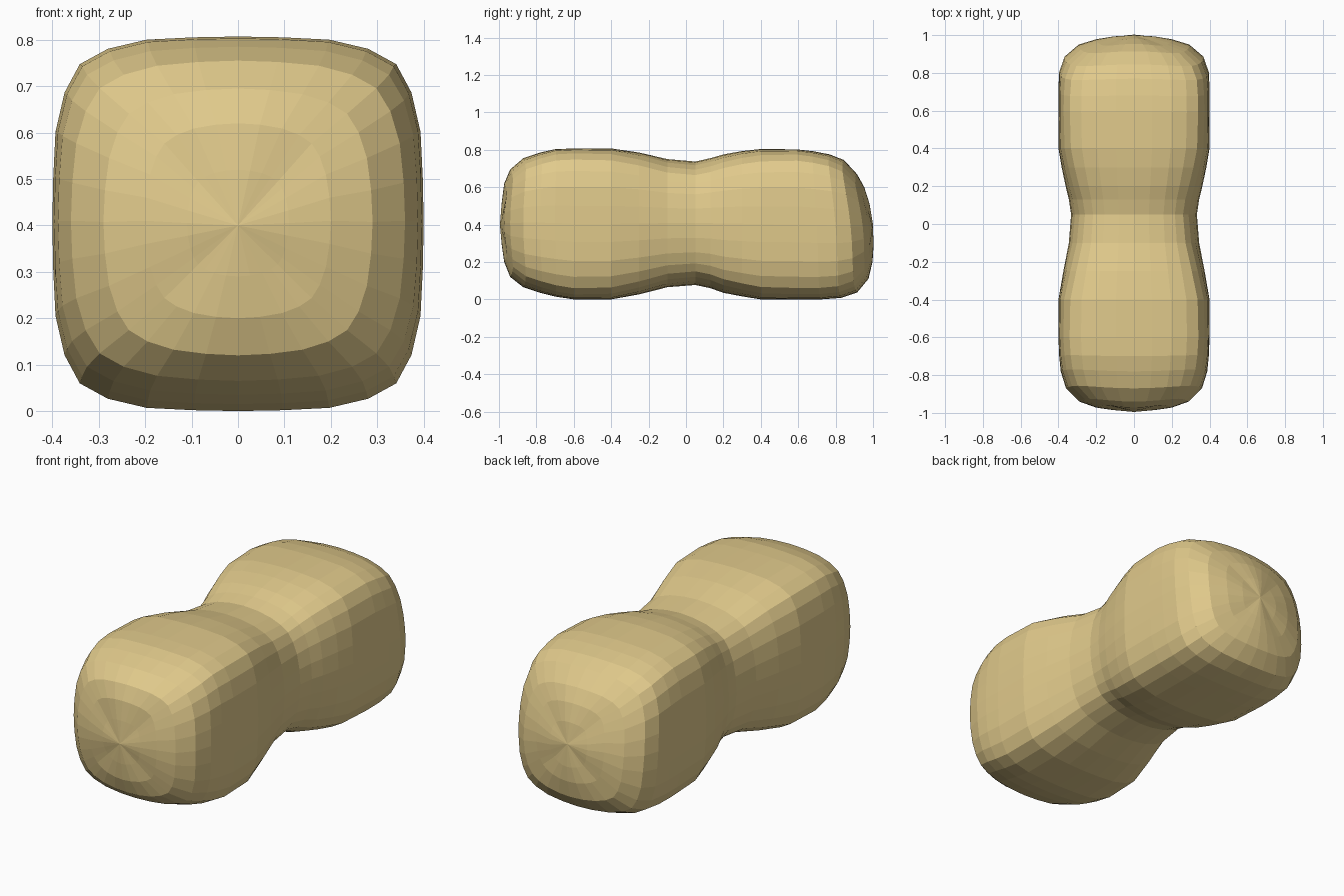
import bpy, bmesh

if "Cube" in bpy.data.objects:
    bpy.data.objects.remove(bpy.data.objects["Cube"])

# Rounded-square quarter (from +x to +z), in units of the half size
QUARTER = [(1, 0), (1, .24), (1, .5), (.96, .72), (.88, .88), (.72, .96), (.5, 1), (.24, 1)]


def section():
    """Full outline: the quarter turned through four right angles."""
    pts = []
    for turn in range(4):
        for x, z in QUARTER:
            for _ in range(turn):
                x, z = -z, x
            pts.append((x, z))
    return pts


# Stations along the body: y, half width, bottom z, top z, roundness, tilt of ring
STATIONS = [
    (-.985, .11, .29, .52, .60, 0),
    (-.972, .20, .20, .62, .50, 0),
    (-.940, .29, .12, .695, .40, 0),
    (-.870, .36, .065, .755, .30, 0),
    (-.780, .388, .035, .785, .24, 0),
    (-.700, .396, .015, .803, .19, 0),
    (-.600, .40, 0, .807, .16, 0),
    (-.400, .40, 0, .807, .22, 0),
    (-.250, .374, .027, .785, .36, 0),
    (-.100, .345, .065, .75, .52, 0),
    (.050, .333, .077, .737, .58, 0),
    (.130, .345, .06, .755, .54, 0),
    (.200, .362, .035, .775, .45, 0),
    (.300, .383, .016, .793, .34, 0),
    (.400, .40, 0, .804, .26, 0),
    (.600, .40, 0, .802, .18, -.02),
    (.700, .40, 0, .792, .20, -.05),
    (.800, .397, .008, .775, .25, -.08),
    (.880, .37, .037, .745, .32, -.10),
    (.945, .295, .11, .67, .40, -.11),
    (.975, .20, .20, .60, .50, -.11),
    (.992, .11, .28, .51, .60, -.09),
]

bm = bmesh.new()
rings = []
for y, w, z0, z1, roundness, tilt in STATIONS:
    mid, h = (z0 + z1) / 2, (z1 - z0) / 2
    ring = []
    for x, z in section():
        # Blend the square outline toward a circle
        r = (x * x + z * z) ** .5
        k = 1 + roundness * (1 / r - 1)
        # Corners fall back from the ends so that the lobes dome
        fall = .12 * (r * k - 1) * max(0, abs(y) - .6) / .4
        fall = -fall if y > 0 else fall
        ring.append(bm.verts.new((x * k * w, y + fall + tilt * z * k * h, mid + z * k * h)))
    rings.append(ring)

# Skin between neighbouring rings
n = len(rings[0])
for a, b in zip(rings, rings[1:]):
    for i in range(n):
        j = (i + 1) % n
        bm.faces.new((a[i], a[j], b[j], b[i]))

# Shallow domed tips
for ring, y in ((rings[0], -.995), (rings[-1], 1.0)):
    tip = bm.verts.new((0, y, .40))
    for i in range(n):
        bm.faces.new((ring[i], ring[(i + 1) % n], tip))
bmesh.ops.recalc_face_normals(bm, faces=bm.faces)

mesh = bpy.data.meshes.new("peanut_shell")
bm.to_mesh(mesh)
bm.free()
shell = bpy.data.objects.new("peanut_shell", mesh)
bpy.context.collection.objects.link(shell)

# Sandy tan shell colour
tan = bpy.data.materials.new("tan_shell")
tan.diffuse_color = (.75, .59, .26, 1)
tan.use_nodes = True
tan.node_tree.nodes["Principled BSDF"].inputs["Base Color"].default_value = tan.diffuse_color
mesh.materials.append(tan)
